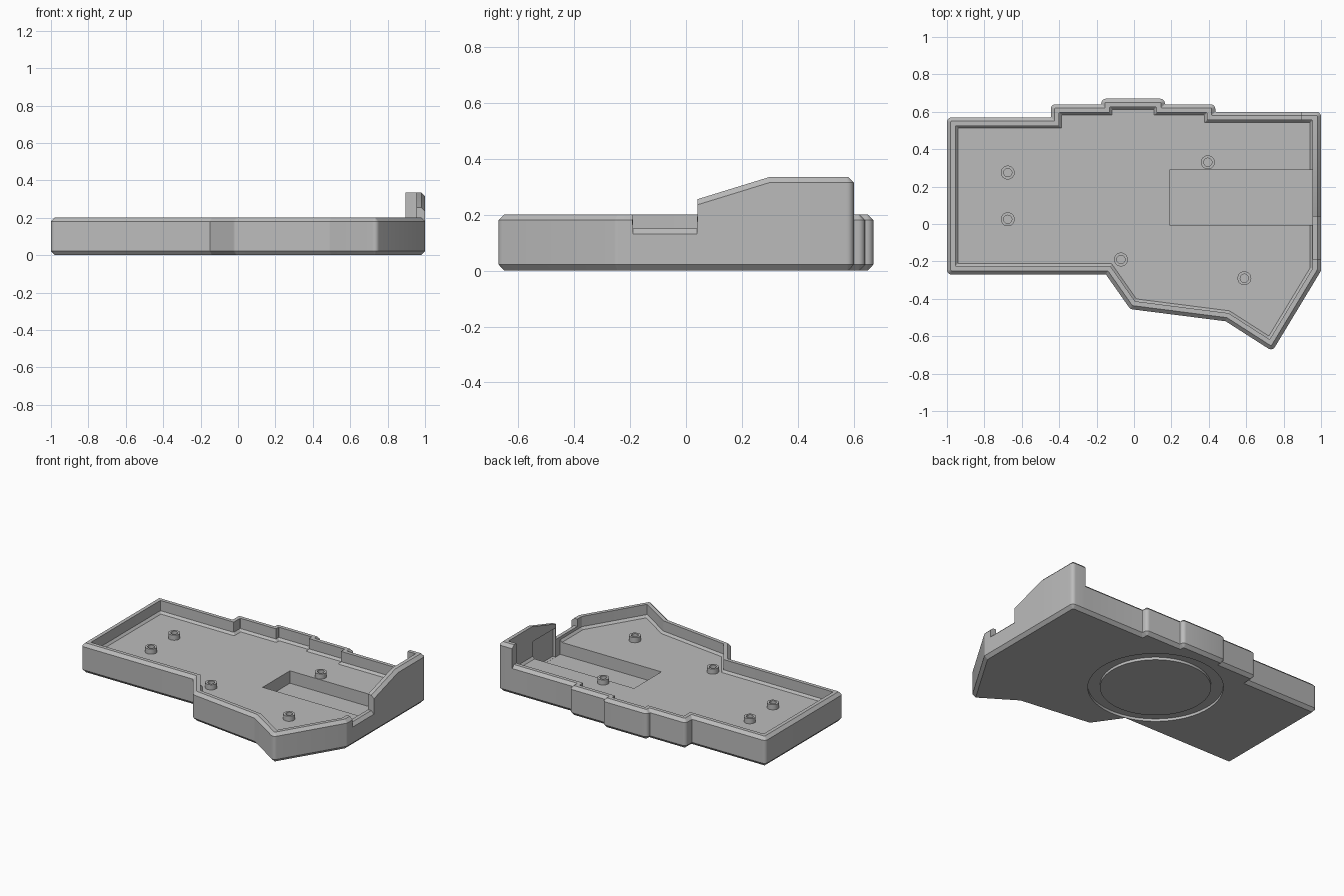
import bpy, bmesh, math
from mathutils import Vector

cube = bpy.data.objects.get("Cube")
if cube:
    bpy.data.objects.remove(cube)

grey = bpy.data.materials.new("light_grey_plastic")
grey.use_nodes = True
COLOUR = (0.5, 0.5, 0.5, 1)
grey.diffuse_color = COLOUR
grey.node_tree.nodes["Principled BSDF"].inputs["Base Color"].default_value = COLOUR

RIM, TALL, NOTCH, SLOPE_END = 0.2, 0.335, 0.15, 0.255
FLOOR, POCKET = 0.115, 0.03
GAP = 0.0005          # width of an abrupt height change in the rim
RADIUS, STEPS = 0.025, 5

# Case outline, counter-clockwise: x, y, rim height
OUTLINE = [
    (-1, -0.27, RIM), (-0.15, -0.27, RIM), (-0.02, -0.455, RIM),
    (0.49, -0.52, RIM), (0.74, -0.68, RIM), (1, -0.25, RIM),
    (1, -0.19 - GAP, RIM), (1, -0.19, NOTCH), (1, 0.04, NOTCH),
    (1, 0.04 + GAP, SLOPE_END), (1, 0.3, TALL), (1, 0.6, TALL),
    (0.895, 0.6, TALL), (0.895 - GAP, 0.6, RIM), (0.435, 0.6, RIM),
    (0.435, 0.64, RIM), (0.165, 0.64, RIM), (0.165, 0.67, RIM),
    (-0.175, 0.67, RIM), (-0.175, 0.64, RIM), (-0.445, 0.64, RIM),
    (-0.445, 0.57, RIM), (-1, 0.57, RIM),
]


def finish(bm, name):
    bmesh.ops.recalc_face_normals(bm, faces=bm.faces[:])
    mesh = bpy.data.meshes.new(name)
    bm.to_mesh(mesh)
    bm.free()
    mesh.materials.append(grey)
    obj = bpy.data.objects.new(name, mesh)
    bpy.context.collection.objects.link(obj)
    return obj


def select(obj):
    bpy.ops.object.select_all(action="DESELECT")
    obj.select_set(True)
    bpy.context.view_layer.objects.active = obj


def inset_outline(d):
    """Outline moved inward by d with rounded corners, as (x, y, rim height)."""
    points, n = [], len(OUTLINE)
    for i, (x, y, top) in enumerate(OUTLINE):
        here = Vector((x, y))
        u = (here - Vector(OUTLINE[i - 1][:2])).normalized()
        v = (Vector(OUTLINE[(i + 1) % n][:2]) - here).normalized()
        nu, nv = Vector((-u.y, u.x)), Vector((-v.y, v.x))
        corner = here + (nu + nv) * d / (1 + nu.dot(nv))
        turn = math.atan2(u.x * v.y - u.y * v.x, u.dot(v))
        if abs(turn) < 0.01:
            points.append((*corner, top))
            continue
        r = max(RADIUS - d, 0.004) if turn > 0 else 0.004
        side = 1 if turn > 0 else -1
        centre = corner - u * r * math.tan(abs(turn) / 2) + nu * r * side
        start = -nu * r * side
        for k in range(STEPS + 1):
            a = turn * k / STEPS
            p = centre + Vector((start.x * math.cos(a) - start.y * math.sin(a),
                                 start.x * math.sin(a) + start.y * math.cos(a)))
            points.append((*p, top))
    return points


def build_case():
    # Wall section from underside, over the rim, down to the floor
    section = [
        (0.02, lambda t: 0), (0, lambda t: 0.022), (0, lambda t: t - 0.02),
        (0.02, lambda t: t), (0.045, lambda t: t),
        (0.045, lambda t: FLOOR + 0.015), (0.058, lambda t: FLOOR),
    ]
    bm = bmesh.new()
    rings = [[bm.verts.new((x, y, z(t))) for x, y, t in inset_outline(d)]
             for d, z in section]
    for a, b in zip(rings, rings[1:]):
        for i in range(len(a)):
            j = (i + 1) % len(a)
            bm.faces.new((a[i], a[j], b[j], b[i]))
    bm.faces.new(rings[0][::-1])
    bm.faces.new(rings[-1])
    return finish(bm, "case_tray")


def lathe(name, centre, profile, sides):
    """Closed (radius, z) profile turned into a ring."""
    bm = bmesh.new()
    rings = []
    for k in range(sides):
        a = math.tau * k / sides
        rings.append([bm.verts.new((centre[0] + r * math.cos(a),
                                    centre[1] + r * math.sin(a), z))
                      for r, z in profile])
    n = len(profile)
    for k in range(sides):
        a, b = rings[k], rings[(k + 1) % sides]
        for i in range(n):
            bm.faces.new((a[i], b[i], b[(i + 1) % n], a[(i + 1) % n]))
    return finish(bm, name)


def box(name, lo, hi):
    bm = bmesh.new()
    bmesh.ops.create_cube(bm, size=1)
    for v in bm.verts:
        v.co = [(hi[i] + lo[i]) / 2 + v.co[i] * (hi[i] - lo[i]) for i in range(3)]
    return finish(bm, name)


def cut(target, cutter):
    cutter.hide_render = True
    mod = target.modifiers.new("cut", "BOOLEAN")
    mod.operation, mod.solver, mod.object = "DIFFERENCE", "EXACT", cutter
    select(target)
    bpy.ops.object.modifier_apply(modifier=mod.name)
    bpy.data.objects.remove(cutter)


def smooth(obj):
    select(obj)
    bpy.ops.object.shade_smooth_by_angle(angle=math.radians(30))


# Tray with floor pocket, plug recess in the tall wall and ring groove below
case = build_case()
cut(case, box("pocket_cutter", (0.19, -0.005, POCKET), (0.9551, 0.29, 0.13)))
cut(case, box("recess_cutter", (0.9, 0.045, POCKET + 0.001), (0.975, 0.289, 0.23)))
cut(case, lathe("groove_cutter", (-0.04, 0.16),
                [(0.344, -0.05), (0.42, -0.05), (0.42, 0.018), (0.344, 0.018)], 96))
smooth(case)

# Hollow screw posts on the floor
POSTS = [(-0.675, 0.275), (-0.675, 0.025), (-0.07, -0.19), (0.395, 0.33), (0.59, -0.29)]
for i, spot in enumerate(POSTS):
    z0, z1 = FLOOR - 0.005, FLOOR + 0.035
    post = lathe(f"screw_post_{i + 1}", spot,
                 [(0.022, z0), (0.037, z0), (0.037, z1), (0.022, z1)], 32)
    smooth(post)
